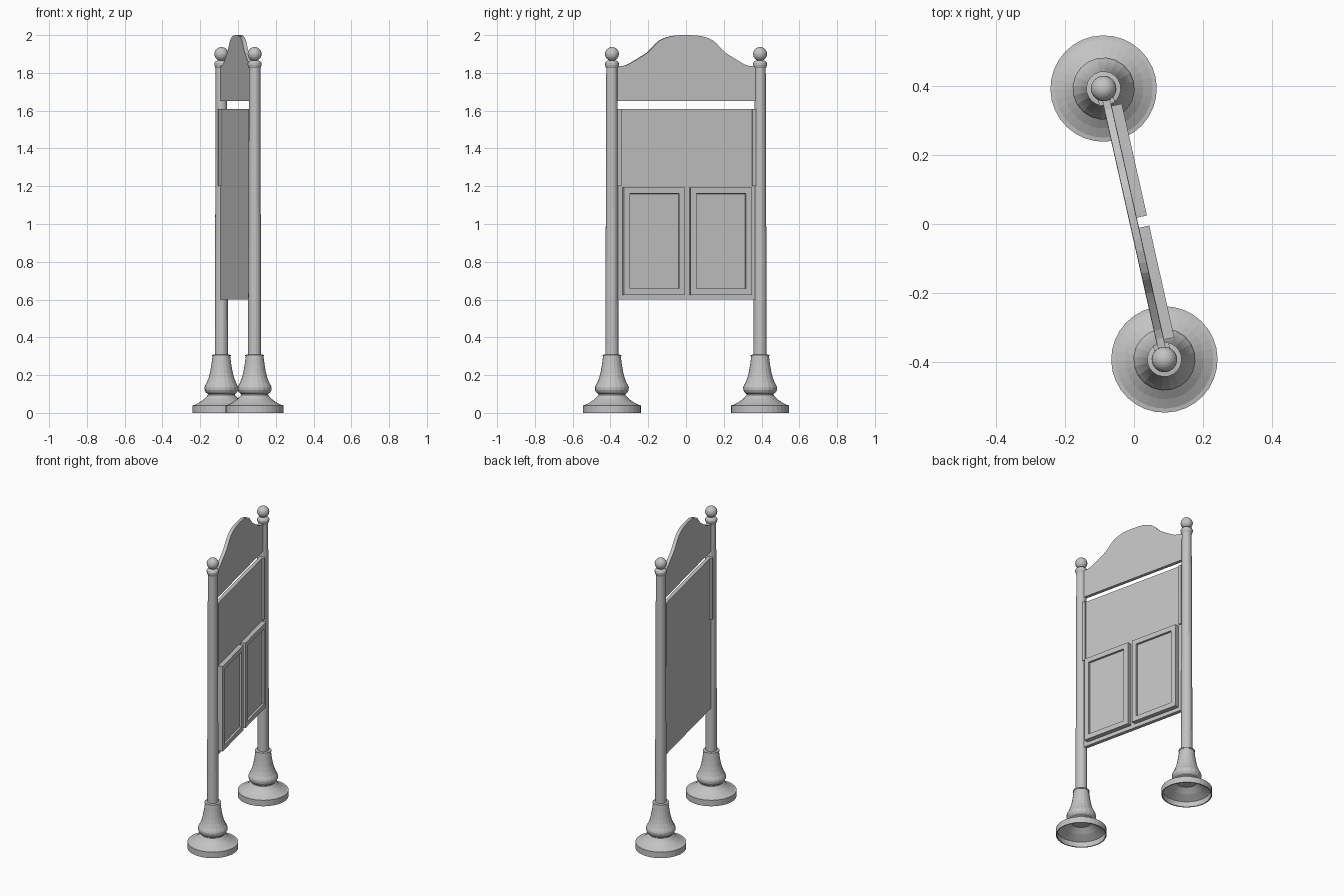
import bpy, bmesh, math
from mathutils import Matrix

cube = bpy.data.objects.get("Cube")
if cube:
    bpy.data.objects.remove(cube)

grey = bpy.data.materials.new("plain grey")
grey.use_nodes = True
grey.diffuse_color = (0.55, 0.55, 0.55, 1)
grey.node_tree.nodes["Principled BSDF"].inputs["Base Color"].default_value = (0.55, 0.55, 0.55, 1)

# The sign runs along local x, its framed face points to local +y
TURN = Matrix.Rotation(math.radians(-77.35), 4, "Z")
POST_X = 0.402


def add(name, bm):
    bmesh.ops.recalc_face_normals(bm, faces=bm.faces)
    mesh = bpy.data.meshes.new(name)
    bm.to_mesh(mesh)
    bm.free()
    mesh.materials.append(grey)
    ob = bpy.data.objects.new(name, mesh)
    bpy.context.collection.objects.link(ob)
    ob.matrix_world = TURN
    return ob


def box_into(bm, x, y, z):
    """Box from (min, max) pairs."""
    size = Matrix.Diagonal((x[1] - x[0], y[1] - y[0], z[1] - z[0], 1))
    middle = Matrix.Translation((sum(x) / 2, sum(y) / 2, sum(z) / 2))
    return bmesh.ops.create_cube(bm, size=1, matrix=middle @ size)["verts"]


def box(name, x, y, z):
    bm = bmesh.new()
    box_into(bm, x, y, z)
    return add(name, bm)


def lathe(name, profile, x, sides):
    """Spin a (radius, height) profile around the post axis."""
    bm = bmesh.new()
    verts = [bm.verts.new((r, 0, z)) for r, z in profile]
    edges = [bm.edges.new(pair) for pair in zip(verts, verts[1:])]
    bmesh.ops.spin(bm, geom=verts + edges, cent=(0, 0, 0), axis=(0, 0, 1),
                   angle=math.tau, steps=sides)
    bmesh.ops.remove_doubles(bm, verts=bm.verts, dist=0.0005)
    bmesh.ops.translate(bm, verts=bm.verts, vec=(x, 0, 0))
    return add(name, bm)


# Hollow flared foot, bell-shaped pedestal, tapered shaft with collar
foot = [(0, 0.088), (0.062, 0.088), (0.1, 0.06), (0.147, 0.035), (0.147, 0),
        (0.154, 0), (0.154, 0.04), (0.142, 0.042), (0.115, 0.056),
        (0.09, 0.074), (0.072, 0.094), (0, 0.094)]
pedestal = [(0, 0.09), (0.072, 0.094), (0.072, 0.1), (0.082, 0.107), (0.089, 0.12),
            (0.09, 0.135), (0.086, 0.146), (0.078, 0.16), (0.068, 0.185),
            (0.06, 0.215), (0.053, 0.255), (0.047, 0.3), (0.05, 0.3),
            (0.05, 0.307), (0.035, 0.309), (0, 0.309)]
shaft = [(0, 0.305), (0.035, 0.305), (0.03, 1.825), (0.034, 1.832),
         (0.037, 1.842), (0.037, 1.852), (0.032, 1.86), (0.022, 1.865), (0, 1.87)]

for side, x in (("left", -POST_X), ("right", POST_X)):
    lathe(side + "_foot", foot, x, 32)
    lathe(side + "_pedestal", pedestal, x, 20)
    lathe(side + "_shaft", shaft, x, 20)
    bm = bmesh.new()
    bmesh.ops.create_uvsphere(bm, u_segments=20, v_segments=14, radius=0.037,
                              matrix=Matrix.Translation((x, 0, 1.9)))
    add(side + "_ball_finial", bm)
    # Upright bracket clasping the end of the panel
    inner, outer = 0.355, 0.376
    span = (inner, outer) if x > 0 else (-outer, -inner)
    box(side + "_bracket", span, (-0.023, 0.023), (1.2, 1.61))

# Main board
box("main_panel", (-0.374, 0.374), (-0.012, 0.012), (0.6, 1.61))

# Crest board with an arched top
half = [(0.376, 1.835), (0.34, 1.837), (0.315, 1.845), (0.275, 1.868),
        (0.235, 1.892), (0.205, 1.912), (0.185, 1.932), (0.165, 1.954),
        (0.145, 1.971), (0.115, 1.985), (0.08, 1.995), (0.045, 1.999)]
outline = [(0.376, 1.65)] + half + [(0, 2)]
outline += [(-x, z) for x, z in reversed(half)] + [(-0.376, 1.65)]
bm = bmesh.new()
face = bm.faces.new([bm.verts.new((x, -0.011, z)) for x, z in outline])
moved = bmesh.ops.extrude_face_region(bm, geom=[face])["geom"]
bmesh.ops.translate(bm, vec=(0, 0.022, 0),
                    verts=[v for v in moved if isinstance(v, bmesh.types.BMVert)])
# Extrusion keeps the starting face as the back of the board
add("crest_board", bm)

# Two framed display cases with recessed centres
for side, span in (("left", (-0.348, -0.016)), ("right", (0.014, 0.346))):
    bm = bmesh.new()
    box_into(bm, span, (0.012, 0.042), (0.625, 1.193))
    bm.normal_update()
    front = max(bm.faces, key=lambda f: f.calc_center_median().y)
    bmesh.ops.inset_region(bm, faces=[front], thickness=0.046)
    bmesh.ops.inset_region(bm, faces=[front], thickness=0.0005, depth=-0.014)
    add(side + "_display_frame", bm)
